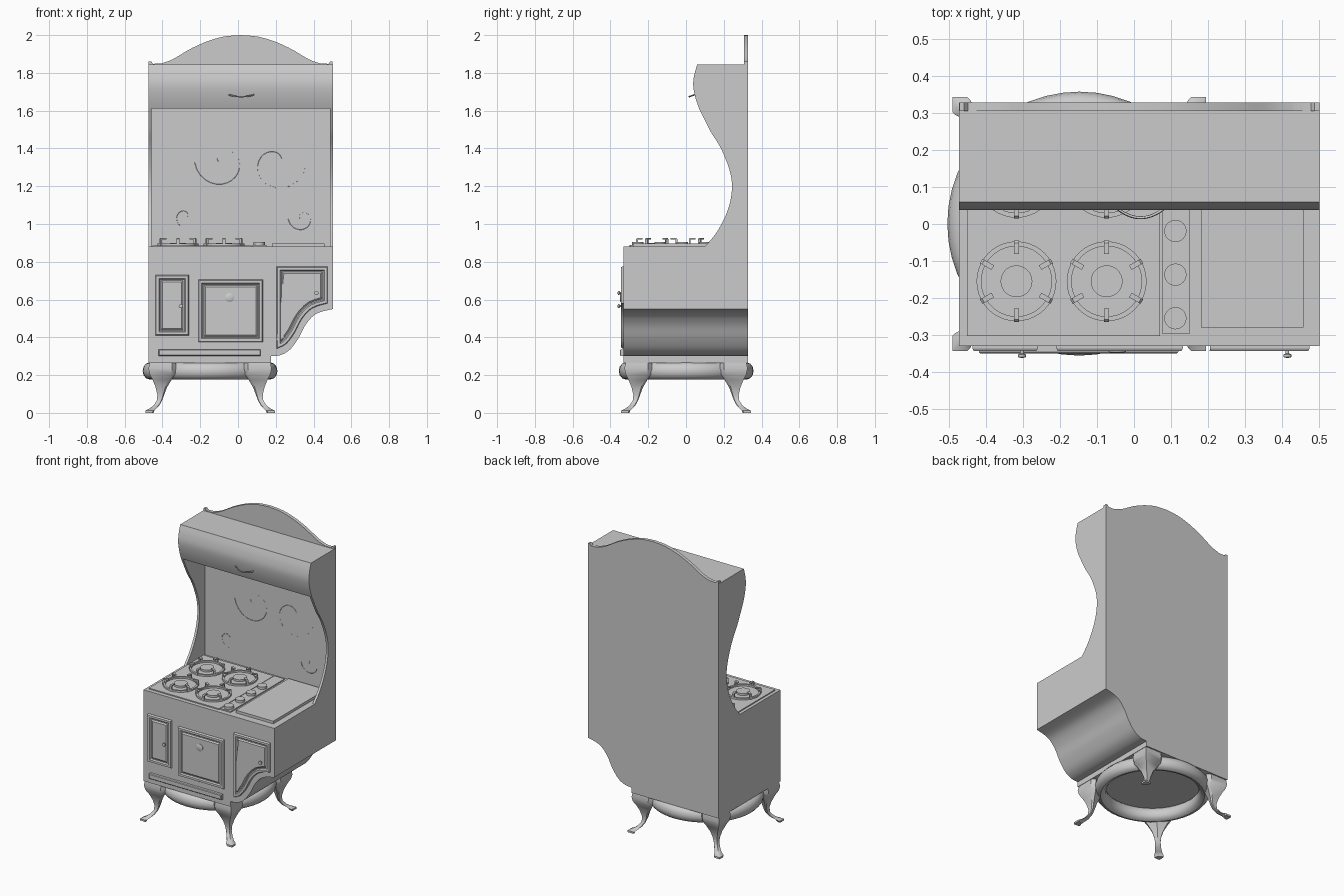
import bpy, bmesh, math
from mathutils import Vector, Matrix

cube = bpy.data.objects.get("Cube")
if cube:
    bpy.data.objects.remove(cube, do_unlink=True)

grey = bpy.data.materials.new("plain grey enamel")
grey.use_nodes = True
tone = (0.6, 0.6, 0.6, 1)
grey.diffuse_color = tone
grey.node_tree.nodes["Principled BSDF"].inputs["Base Color"].default_value = tone


def finish(name, bm, angle=28):
    bmesh.ops.remove_doubles(bm, verts=bm.verts, dist=1e-5)
    bmesh.ops.recalc_face_normals(bm, faces=bm.faces)
    mesh = bpy.data.meshes.new(name)
    bm.to_mesh(mesh)
    bm.free()
    ob = bpy.data.objects.new(name, mesh)
    bpy.context.collection.objects.link(ob)
    mesh.materials.append(grey)
    bpy.ops.object.select_all(action='DESELECT')
    ob.select_set(True)
    bpy.context.view_layer.objects.active = ob
    bpy.ops.object.shade_smooth_by_angle(angle=math.radians(angle))
    return ob


def spline(pts, n=5):
    """Catmull-Rom curve through 2D points."""
    p = [Vector(q) for q in [pts[0], *pts, pts[-1]]]
    out = []
    for a, b, c, d in zip(p, p[1:], p[2:], p[3:]):
        for i in range(n):
            t = i / n
            out.append(0.5 * (2 * b + (c - a) * t + (2 * a - 5 * b + 4 * c - d) * t * t
                              + (3 * b - a - 3 * c + d) * t ** 3))
    return out + [p[-1]]


def shrink(pts, width):
    """Move a counter-clockwise outline inwards with mitred corners."""
    p = [Vector(q) for q in pts]
    out = []
    for i, q in enumerate(p):
        a, b = (q - p[i - 1]).normalized(), (p[(i + 1) % len(p)] - q).normalized()
        m, n = Vector((-a.y, a.x)), Vector((-b.y, b.x))
        out.append(q + (m + n) * width / max(1 + m.dot(n), 0.3))
    return out


PLACE = {'x': lambda a, b, h: (h, a, b), 'y': lambda a, b, h: (a, h, b),
         'z': lambda a, b, h: (a, b, h)}


def prism(name, pts, axis, lo, hi, steps=()):
    """Extruded outline; steps mould the face at hi by (total inset, height)."""
    bm = bmesh.new()
    levels = [(pts, lo), (pts, hi)] + [(shrink(pts, w), h) for w, h in steps]
    rings = [[bm.verts.new(PLACE[axis](a, b, h)) for a, b in outline] for outline, h in levels]
    bm.faces.new(rings[0])
    bm.faces.new(rings[-1])
    for low, high in zip(rings, rings[1:]):
        for i in range(len(pts)):
            bm.faces.new((low[i - 1], low[i], high[i], high[i - 1]))
    return finish(name, bm)


def rect(x0, x1, y0, y1, r=0.0):
    if not r:
        return [(x0, y0), (x1, y0), (x1, y1), (x0, y1)]
    corners = [(x1 - r, y1 - r), (x0 + r, y1 - r), (x0 + r, y0 + r), (x1 - r, y0 + r)]
    return [(cx + r * math.cos(a), cy + r * math.sin(a))
            for k, (cx, cy) in enumerate(corners)
            for a in [(k + i / 6) * math.pi / 2 for i in range(7)]]


def lathe(name, profile, loc, n=32, front=False, closed=False):
    """Profile (radius, height) turned about z, or about -y when front."""
    bm = bmesh.new()
    rows = [[bm.verts.new((r * math.cos(t), r * math.sin(t), z)) for r, z in profile]
            for t in [2 * math.pi * i / n for i in range(n)]]
    for i in range(n):
        for k in range(0 if closed else 1, len(profile)):
            bm.faces.new((rows[i - 1][k - 1], rows[i][k - 1], rows[i][k], rows[i - 1][k]))
    if front:
        bm.transform(Matrix.Rotation(math.pi / 2, 4, 'X'))
    bm.transform(Matrix.Translation(loc))
    return finish(name, bm, 35)


def tube(name, pts, radius, sides=6):
    """Round wire along a 3D path."""
    bm = bmesh.new()
    pts = [Vector(p) for p in pts]
    rows = []
    for i, p in enumerate(pts):
        d = (pts[min(i + 1, len(pts) - 1)] - pts[max(i - 1, 0)]).normalized()
        rot = d.to_track_quat('Z', 'Y')
        rows.append([bm.verts.new(p + rot @ Vector((radius * math.cos(a), radius * math.sin(a), 0)))
                     for a in [2 * math.pi * k / sides for k in range(sides)]])
    for a, b in zip(rows, rows[1:]):
        for k in range(sides):
            bm.faces.new((a[k - 1], a[k], b[k], b[k - 1]))
    bm.faces.new(rows[0])
    bm.faces.new(rows[-1])
    return finish(name, bm, 60)


L, R, F, B, TOP = -0.473, 0.502, -0.33, 0.329, 0.88

# Cabinet with the scooped lower right corner
scoop = spline([(0.175, 0.3), (0.225, 0.306), (0.275, 0.335), (0.32, 0.395),
                (0.36, 0.47), (0.415, 0.525), (R, 0.55)])
prism("cabinet", [(L, 0.265), (0.175, 0.265)] + scoop + [(R, TOP), (L, TOP)], 'y', F, B)

# Tall sides, hood and back wall
curve = spline([(0.1, TOP), (0.165, 0.96), (0.22, 1.07), (0.243, 1.18), (0.232, 1.28),
                (0.185, 1.4), (0.13, 1.49), (0.085, 1.58), (0.066, 1.62), (0.047, 1.68), (0.038, 1.74),
                (0.045, 1.795), (0.06, 1.845)])
side = [(B, TOP)] + curve + [(B, 1.845)]
prism("right_side_panel", side, 'x', L, L + 0.016)
prism("left_side_panel", side, 'x', R - 0.016, R)
hood = [p for p in curve if p[1] > 1.61]
prism("hood", [(B, hood[0][1])] + hood + [(B, 1.845)], 'x', L + 0.001, R - 0.001)
half = [(-0.487, 1.845), (-0.487, 1.86), (-0.474, 1.86), (-0.464, 1.848), (-0.42, 1.85), (-0.36, 1.872),
        (-0.27, 1.925), (-0.18, 1.966), (-0.09, 1.992)]
crest = [(x + 0.0145, z) for x, z in half[:4] + spline(half[4:] + [(0, 2)])]
crest += [(0.029 - x, z) for x, z in reversed(crest[:-1])]
prism("crest_board", crest, 'y', B, 0.306)
prism("back_wall", rect(L, R, TOP, 1.845), 'y', B, 0.3)
prism("splash_frame", rect(-0.455, 0.485, 0.89, 1.61, 0.07), 'y', 0.302, 0.297)
prism("splash_panel", rect(-0.422, 0.452, 0.912, 1.588, 0.06), 'y', 0.3, 0.293)

# Faint scroll ornament on the splash panel
for cx, cz, size, turn in [(-0.28, 1.04, 0.06, 1), (0.34, 1.03, 0.06, -1),
                           (-0.08, 1.33, 0.12, -1), (0.2, 1.32, 0.13, 1)]:
    swirl = [(cx + turn * size * (0.2 + t / 6) * math.cos(t), 0.2942,
              cz + size * (0.2 + t / 6) * math.sin(t)) for t in [i * 0.25 for i in range(26)]]
    tube("scroll_ornament", swirl, 0.002, 5)

# Hood pull
pull = [(0.018 + 0.066 * t, 0.044 - 0.027 * (1 - t * t), 1.674 + 0.01 * t * t)
        for t in [i / 8 - 1 for i in range(17)]]
tube("hood_handle", pull, 0.004)

# Doors and drawer
frame = [(0.004, F - 0.014), (0.018, F - 0.014), (0.024, F - 0.006), (0.03, F - 0.006), (0.038, F - 0.013)]
door_low = spline([(0.205, 0.34), (0.255, 0.365), (0.3, 0.425), (0.34, 0.5), (0.395, 0.555), (0.475, 0.58)], 3)
for name, outline in [("small_door", rect(-0.437, -0.26, 0.41, 0.73)),
                      ("oven_door", rect(-0.21, 0.132, 0.375, 0.705)),
                      ("scooped_door", door_low + [(0.475, 0.775), (0.205, 0.775)])]:
    prism(name, outline, 'y', F + 0.002, F - 0.007, frame)
prism("drawer", rect(-0.42, 0.12, 0.302, 0.336), 'y', F + 0.002, F - 0.016, [(0.004, F - 0.02)])
knob = [(0, 0), (0.005, 0), (0.005, 0.016), (0.011, 0.019), (0.011, 0.026), (0, 0.029)]
for x, z in [(-0.303, 0.565), (0.415, 0.635)]:
    lathe("door_knob", knob, (x, F - 0.004, z), 16, front=True)
lathe("oven_medallion", [(0, 0), (0.024, 0), (0.024, 0.004), (0.018, 0.007), (0, 0.008)],
      (-0.045, F - 0.012, 0.61), 24, front=True)

# Cooktop plates
prism("burner_plate", rect(-0.452, 0.071, -0.303, 0.28), 'z', TOP - 0.005, TOP + 0.007)
prism("control_strip", rect(0.076, 0.152, -0.296, 0.28), 'z', TOP - 0.005, TOP + 0.008)
prism("griddle", rect(0.181, 0.459, -0.28, 0.28), 'z', TOP - 0.005, TOP + 0.018)
for i in range(4):
    lathe("control_knob", [(0, 0), (0.03, 0), (0.03, 0.018), (0, 0.018)],
          (0.112, -0.255 + 0.118 * i, TOP + 0.006), 24)

# Burners with six prongs each
prong = [(0.074, 0.034), (0.074, 0.042), (0.104, 0.042), (0.11, 0.036), (0.11, 0), (0.1, 0), (0.1, 0.034)]
for bx in (-0.318, -0.074):
    for by in (-0.155, 0.125):
        lathe("burner_ring", [(0.095, 0), (0.108, 0), (0.108, 0.018), (0.095, 0.018)],
              (bx, by, TOP), 40, closed=True)
        lathe("burner_cap", [(0, 0), (0.043, 0), (0.043, 0.02), (0, 0.02)], (bx, by, TOP), 28)
        for k in range(6):
            ob = prism("burner_prong", prong, 'x', -0.007, 0.007)
            ob.matrix_world = (Matrix.Translation((bx, by, TOP + 0.004))
                               @ Matrix.Rotation(math.pi * (k / 3), 4, 'Z'))

# Round base ring under the cabinet
CX = -0.148
section = [(0.32 + 0.037 * math.cos(a), 0.222 + 0.045 * math.sin(a))
           for a in [2 * math.pi * k / 12 for k in range(12)]]
lathe("base_ring", section, (CX, 0.001, 0), 48, closed=True)

# Cabriole legs: square sections (offset, half size, height), creased outwards
leg = [(0.25, 0.07, 0.268), (0.253, 0.073, 0.235), (0.252, 0.068, 0.205), (0.254, 0.05, 0.175),
       (0.258, 0.03, 0.135), (0.261, 0.018, 0.095), (0.268, 0.014, 0.065), (0.283, 0.015, 0.04),
       (0.304, 0.018, 0.022), (0.319, 0.024, 0.012), (0.321, 0.022, 0)]
for name, sx, sy in [("front_right_leg", -1, -1), ("front_left_leg", 1, -1),
                     ("back_right_leg", -1, 1), ("back_left_leg", 1, 1)]:
    bm = bmesh.new()
    rows = []
    for d, s, z in leg:
        c = s * 0.7
        ring = [(s, s), (-c, s), (-s, c), (-s * 0.5, -s * 0.5), (c, -s), (s, -c)]
        rows.append([bm.verts.new((CX + sx * (d + u), sy * (d + v), z)) for u, v in ring])
    for a, b in zip(rows, rows[1:]):
        for k in range(6):
            bm.faces.new((a[k - 1], a[k], b[k], b[k - 1]))
    bm.faces.new(rows[0])
    bm.faces.new(rows[-1])
    finish(name, bm, 40)
